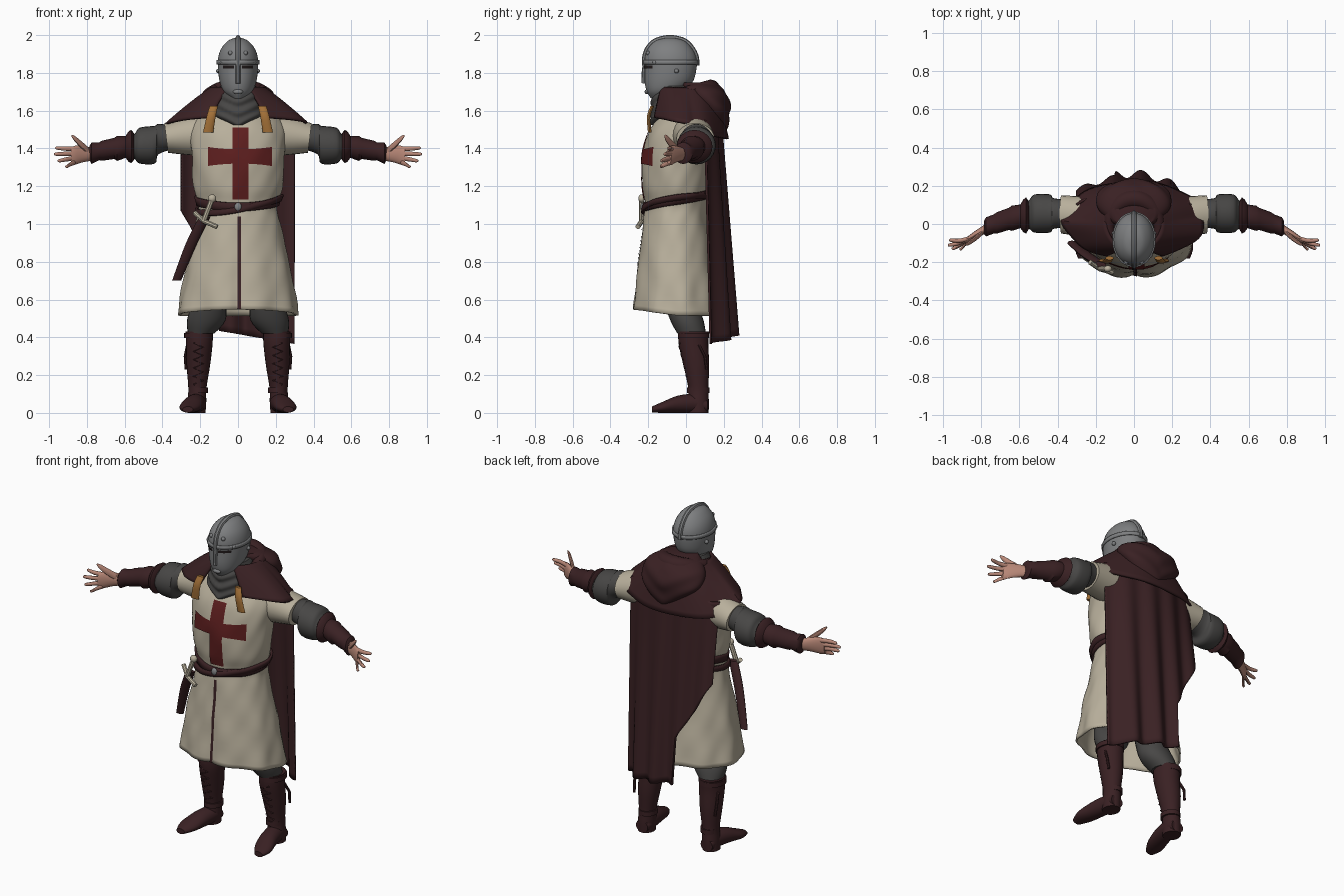
import bpy, bmesh
from math import sin, cos, pi, exp
from mathutils import Vector
from mathutils.bvhtree import BVHTree

if "Cube" in bpy.data.objects:
    bpy.data.objects.remove(bpy.data.objects["Cube"])


def material(name, *rgb):
    m = bpy.data.materials.new(name)
    m.use_nodes = True
    m.diffuse_color = (*rgb, 1)
    node = next(n for n in m.node_tree.nodes if n.type == "BSDF_PRINCIPLED")
    node.inputs["Base Color"].default_value = (*rgb, 1)
    node.inputs["Roughness"].default_value = .8
    return m


linen = material("cream linen", .48, .43, .33)
maroon = material("maroon cloth and leather", .042, .015, .017)
red = material("cross red", .11, .013, .013)
mail = material("dark grey mail", .064, .062, .06)
steel = material("helmet steel", .21, .215, .22)
skin = material("skin", .48, .245, .185)
tan = material("tan leather", .37, .165, .04)
dark = material("dark gaps", .015, .01, .01)
made = []


def finish(name, bm, mat, thick=0):
    bmesh.ops.remove_doubles(bm, verts=bm.verts, dist=.0002)
    bmesh.ops.recalc_face_normals(bm, faces=bm.faces)
    mesh = bpy.data.meshes.new(name)
    bm.to_mesh(mesh)
    bm.free()
    mesh.materials.append(mat)
    ob = bpy.data.objects.new(name, mesh)
    bpy.context.collection.objects.link(ob)
    if thick:
        mod = ob.modifiers.new("thickness", "SOLIDIFY")
        mod.thickness, mod.offset = thick, 0
    made.append(ob)
    return ob


def surface(name, f, nu, nv, mat, caps=False, thick=0):
    """Grid surface from a function of u and v, both running over 0..1."""
    bm = bmesh.new()
    rows = [[bm.verts.new(f(i / nu, j / nv)) for i in range(nu + 1)] for j in range(nv + 1)]
    for a, b in zip(rows, rows[1:]):
        for i in range(nu):
            bm.faces.new((a[i], a[i + 1], b[i + 1], b[i]))
    if caps:
        bm.faces.new(rows[0][:-1])
        bm.faces.new(rows[-1][:-1])
    return finish(name, bm, mat, thick)


def sample(rows, t, hard):
    n = len(rows) - 1
    i = min(int(t * n + 1e-6), n - 1)
    f = t * n - i
    a, b, c, d = (rows[min(max(i + k, 0), n)] for k in (-1, 0, 1, 2))
    if hard:
        return [q + f * (r - q) for q, r in zip(b, c)]
    return [q + f / 2 * (r - p + f * (2 * p - 5 * q + 4 * r - s + f * (3 * (q - r) + s - p)))
            for p, q, r, s in zip(a, b, c, d)]


PLANES = {"x": ((0, 1, 0), (0, 0, 1)), "y": ((1, 0, 0), (0, 0, 1)), "z": ((1, 0, 0), (0, 1, 0))}


def tube(name, rows, mat, axis="z", s=1, n=24, steps=4, hard=False, caps=True, thick=0, warp=None):
    """Loft of ellipses; each row is x, y, z and the two radii."""
    a, b = (Vector(v) for v in PLANES[axis])

    def f(u, v):
        x, y, z, ra, rb = sample(rows, v, hard)
        p = Vector((x, y, z)) + a * ra * cos(2 * pi * u) + b * rb * sin(2 * pi * u)
        p = warp(p, u) if warp else p
        return Vector((p.x * s, p.y, p.z))
    return surface(name, f, n, (len(rows) - 1) * (1 if hard else steps), mat, caps, thick)


def cord(name, points, r, mat):
    curve = bpy.data.curves.new(name, "CURVE")
    curve.dimensions, curve.bevel_depth, curve.bevel_resolution = "3D", r, 2
    curve.use_fill_caps = True
    line = curve.splines.new("POLY")
    line.points.add(len(points) - 1)
    for p, co in zip(line.points, points):
        p.co = (*co, 1)
    ob = bpy.data.objects.new(name, curve)
    bpy.context.collection.objects.link(ob)
    bpy.ops.object.select_all(action="DESELECT")
    ob.select_set(True)
    bpy.context.view_layer.objects.active = ob
    bpy.ops.object.convert(target="MESH")
    ob = bpy.context.view_layer.objects.active
    ob.data.materials.clear()
    ob.data.materials.append(mat)
    made.append(ob)


def ball(name, loc, size, mat):
    bm = bmesh.new()
    bmesh.ops.create_uvsphere(bm, u_segments=12, v_segments=8, radius=1)
    for v in bm.verts:
        v.co = [c + k * e for c, k, e in zip(loc, v.co, size)]
    finish(name, bm, mat)


def tree(ob):
    return BVHTree.FromPolygons([v.co for v in ob.data.vertices], [p.vertices[:] for p in ob.data.polygons])


def hit(t, start, way, out):
    way = Vector(way)
    p = t.ray_cast(Vector(start), way)[0]
    return (p if p else Vector(start) + way * .8) - way * out


def patch(name, t, x0, x1, z0, z1, mat, out, flare=0, nu=16, nv=16):
    def f(u, v):
        mid, half = (z0 + z1) / 2, (z1 - z0) / 2 + flare * (2 * u - 1) ** 2
        return hit(t, (x0 + (x1 - x0) * u, -1, mid + half * (2 * v - 1)), (0, 1, 0), out)
    surface(name, f, nu, nv, mat)


def band(name, t, cy, height, z_of, mat, out=.01, thick=.014):
    def f(u, v):
        d = Vector((sin(2 * pi * u), -cos(2 * pi * u), 0))
        return hit(t, Vector((0, cy, z_of(2 * pi * u) + height * (v - .5))) + d, -d, out)
    surface(name, f, 64, 2, mat, thick=thick)


# Tunic with falling folds, raised front hem and slit
def drape(p, u):
    fall = max(0, 1.05 - p.z) * 2
    k = 1 + .02 * fall * sin(18 * pi * u) + .01 * sin(12 * pi * u + p.z * 22) + .006 * sin(22 * pi * u - p.z * 31)
    k -= .05 * fall * exp(-((u - .75) * 70) ** 2)
    return Vector((p.x * k, -.05 + (p.y + .05) * k, p.z + .03 * fall * max(0, -sin(2 * pi * u))))


tunic = tube("tunic", [(0, -.042, .515, .315, .236), (0, -.05, .75, .275, .203), (0, -.055, 1, .22, .168),
                       (0, -.05, 1.1, .205, .16), (0, -.055, 1.2, .23, .17), (0, -.05, 1.35, .24, .175),
                       (0, -.03, 1.48, .245, .165), (0, 0, 1.57, .2, .14), (0, 0, 1.63, .1, .1)],
             linen, n=120, steps=6, caps=False, thick=.01, warp=drape)
cloth = tree(tunic)
patch("cross_upright", cloth, -.03, .055, 1.13, 1.51, red, .011, nu=6, nv=30)
patch("cross_bar", cloth, -.16, .18, 1.32, 1.395, red, .011, flare=.013, nu=30, nv=6)
patch("front_slit", cloth, -.002, .016, .55, 1.04, maroon, .01, nu=2, nv=30)

# Belts and buckle
band("waist_belt", cloth, -.05, .045, lambda a: 1.125 - .035 * cos(a), maroon)
band("sword_belt", cloth, -.05, .03, lambda a: 1.105 - .03 * cos(a) + .035 * sin(a), maroon, .016)
ball("buckle", (0, -.23, 1.09), (.02, .012, .022), steel)

# Sheathed sword on the right hip
tube("scabbard", [(-.175, -.21, 1.04, .03, .016), (-.245, -.165, .9, .03, .016),
                  (-.325, -.1, .7, .024, .013)], maroon, n=12)
cord("sword_guard", [(-.23, -.2, 1.06), (-.18, -.235, 1.015), (-.11, -.255, .985)], .013, linen)
cord("sword_grip", [(-.18, -.235, 1.02), (-.14, -.235, 1.125)], .014, linen)
ball("sword_pommel", (-.137, -.235, 1.135), (.022, .018, .022), linen)


# Cape, with its right corner cut away on a slant
def cape(u, v):
    x = .3 - .6 * u
    end = .365 + .07 * (.3 - x) / .4 if x > -.105 else .72 + .35 * (-.105 - x) / .195
    z = 1.55 + (end - 1.55) * v
    t = (1.55 - z) / 1.18
    bend = .08 + .05 * t if x > 0 else .08 - .09 * t
    y = .18 + .08 * t - (x / .3) ** 2 * bend + .017 * (.3 + t) * sin(x * 42)
    return Vector((x, y, z))


surface("cape", cape, 80, 30, maroon, thick=.012)


# Shoulder mantle, collar and lowered hood
def mantle(u, v):
    a = (23 + 314 * u) * pi / 180
    c = cos(a)
    r = v + .04 * v * sin(7 * a)
    edge = 1.53 + (.035 * c if c > 0 else -.08 * (-c) ** .5)
    z = 1.72 + (edge - 1.72) * v + sin(pi * v) * (.006 - .02 * min(c, 0))
    return Vector(((.14 + .23 * r) * sin(a), .02 * v - (.14 + .06 * r) * c, z))


def collar(u, v):
    a = (38 + 284 * u) * pi / 180
    r = (.038 - .012 * cos(a)) * max(.05, sin(pi * u)) ** .3
    m = 2 * pi * v
    k = 1 + r / .14 * cos(m)
    return Vector((.13 * k * sin(a), -.01 - .14 * k * cos(a), 1.695 - .02 * cos(a) + r * sin(m)))


surface("mantle", mantle, 72, 12, maroon, thick=.014)
surface("collar", collar, 48, 12, maroon)
tube("hood", [(.02, .19, 1.48, .02, .02), (.02, .175, 1.54, .11, .05), (0, .14, 1.62, .19, .095),
              (0, .1, 1.7, .185, .11), (0, .06, 1.75, .11, .09)], maroon, n=48, steps=6,
     warp=lambda p, u: Vector((p.x, p.y + .005 * sin(p.z * 55 - abs(p.x) * 30), p.z)))

# Mail scarf with sagging folds
tube("scarf", [(0, -.13, 1.525, .04, .06), (0, -.085, 1.57, .125, .105), (0, -.05, 1.62, .14, .135),
               (0, -.045, 1.67, .125, .135), (0, -.05, 1.73, .095, .115)], mail, n=40, steps=8,
     warp=lambda p, u: p + Vector((0, .006 * sin(p.z * 110 - abs(p.x) * 50), 0)))

# Helmet with face mask, crest, rim and rivets
helmet = tube("helmet", [(0, -.14, 1.665, .035, .045), (0, -.117, 1.7, .075, .09), (0, -.092, 1.75, .096, .126),
                         (0, -.082, 1.82, .106, .137), (0, -.082, 1.88, .105, .137), (0, -.085, 1.93, .088, .117),
                         (0, -.085, 1.97, .053, .077), (0, -.085, 1.986, .015, .02)], steel, n=40)
shell = tree(helmet)
middle = Vector((0, -.08, 1.84))
arc = [Vector((0, -cos(a), sin(a))) for a in (pi * i / 24 for i in range(25))]
cord("helmet_crest", [hit(shell, middle + d, -d, 0) for d in arc], .014, steel)
band("helmet_rim", shell, -.08, .022, lambda a: 1.856, steel, .002, .01)
cord("nose_guard", [(0, -.215, 1.86), (0, -.222, 1.8), (0, -.223, 1.745)], .013, steel)
ball("mask_lips", (0, -.206, 1.7), (.027, .013, .013), steel)
for side, s in (("left", 1), ("right", -1)):
    patch(side + "_eye_slot", shell, s * .02, s * .08, 1.823, 1.838, dark, .005, nu=8, nv=2)
    for i, (x, y, z) in enumerate([(.04, -.2, 1.905), (.085, -.165, 1.856), (.105, -.05, 1.81)]):
        ball(f"{side}_rivet_{i}", (s * x, y, z), (.012, .012, .012), steel)

    # Cloak clasp strap
    tube(side + "_clasp", [(.128, -.178, 1.625, .022, .01), (.142, -.197, 1.57, .024, .01),
                           (.158, -.192, 1.485, .027, .01)], tan, s=s, n=10)

    # Arm: short sleeve, mail sleeve, bracer
    tube(side + "_sleeve", [(.16, .03, 1.47, .11, .11), (.27, .04, 1.465, .105, .1), (.38, .05, 1.455, .1, .078)],
         linen, "x", s, warp=lambda p, u: p + Vector((.12 * (p.z - 1.455), 0, 0)))
    tube(side + "_mail_sleeve", [(.33, .055, 1.46, .07, .06), (.42, .055, 1.45, .08, .08), (.44, .055, 1.42, .1, .1),
                                 (.52, .055, 1.415, .1, .095), (.55, .05, 1.41, .075, .065),
                                 (.6, .04, 1.4, .05, .05)], mail, "x", s)
    tube(side + "_bracer", [(.55, .045, 1.41, .07, .07), (.565, .045, 1.41, .095, .088), (.58, .043, 1.41, .085, .08),
                            (.595, .04, 1.408, .062, .058), (.64, .03, 1.4, .066, .066), (.655, .027, 1.4, .058, .056),
                            (.72, .005, 1.388, .056, .053), (.735, 0, 1.385, .05, .047), (.775, -.015, 1.375, .05, .057),
                            (.785, -.018, 1.375, .035, .04)], maroon, "x", s, hard=True)

    # Hand with spread fingers, thumb up
    tube(side + "_palm", [(.76, -.015, 1.37, .026, .033), (.82, -.05, 1.37, .022, .043), (.86, -.075, 1.365, .018, .05),
                          (.885, -.09, 1.36, .013, .043)], skin, "x", s, n=16)
    for finger, z, tip in (("index", 1.397, (.968, -.085, 1.402)), ("middle", 1.373, (.975, -.11, 1.37)),
                           ("ring", 1.35, (.955, -.127, 1.335)), ("little", 1.328, (.915, -.13, 1.305))):
        x, y, tz = tip
        tube(f"{side}_{finger}_finger", [(.86, -.075, z, .012, .014), ((.86 + x) / 2, y / 2 - .045, (z + tz) / 2, .011, .012),
                                         (x - .01, y, tz, .009, .009), (x, y, tz, .003, .003)], skin, "x", s, n=10)
    tube(side + "_thumb", [(.79, -.04, 1.385, .015, .02), (.83, -.075, 1.42, .014, .02), (.865, -.1, 1.452, .011, .015),
                           (.882, -.11, 1.468, .004, .005)], skin, "x", s, n=10)

    # Leg and boot
    tube(side + "_trouser", [(.12, -.05, .8, .08, .08), (.15, -.03, .6, .09, .085), (.168, .005, .49, .102, .088),
                             (.195, .03, .42, .07, .075)], mail, s=s)
    boot = tube(side + "_boot", [(.205, .04, .43, .072, .082), (.205, .04, .36, .07, .078), (.21, .055, .25, .062, .068),
                                 (.215, .065, .13, .048, .053), (.218, .065, .06, .05, .056),
                                 (.22, .065, 0, .048, .055)], maroon, s=s)
    tube(side + "_foot", [(.22, .115, .036, .04, .035), (.218, .06, .05, .05, .05), (.235, -.04, .046, .055, .046),
                          (.255, -.12, .03, .055, .03), (.265, -.18, .018, .028, .016)], maroon, "y", s)
    leather = tree(boot)
    for place, y, z, r in (("top", .04, .41, .075), ("ankle", .065, .12, .052)):
        tube(f"{side}_boot_strap_{place}", [(.21, y, z + h, r, r + .008) for h in (-.014, .014)],
             maroon, s=s, hard=True)
    cord(side + "_boot_lace", [hit(leather, (s * (.21 + .025 * (-1) ** i), -1, .15 + .022 * i), (0, 1, 0), .002)
                               for i in range(11)], .005, maroon)
    cord(side + "_boot_tassel", [(s * .268, .07, .36), (s * .28, .1, .3), (s * .275, .11, .23)], .008, maroon)

# Smooth shading with sharp edges kept
bpy.ops.object.select_all(action="DESELECT")
for ob in made:
    ob.select_set(True)
bpy.context.view_layer.objects.active = made[0]
bpy.ops.object.shade_smooth_by_angle(angle=.7)
